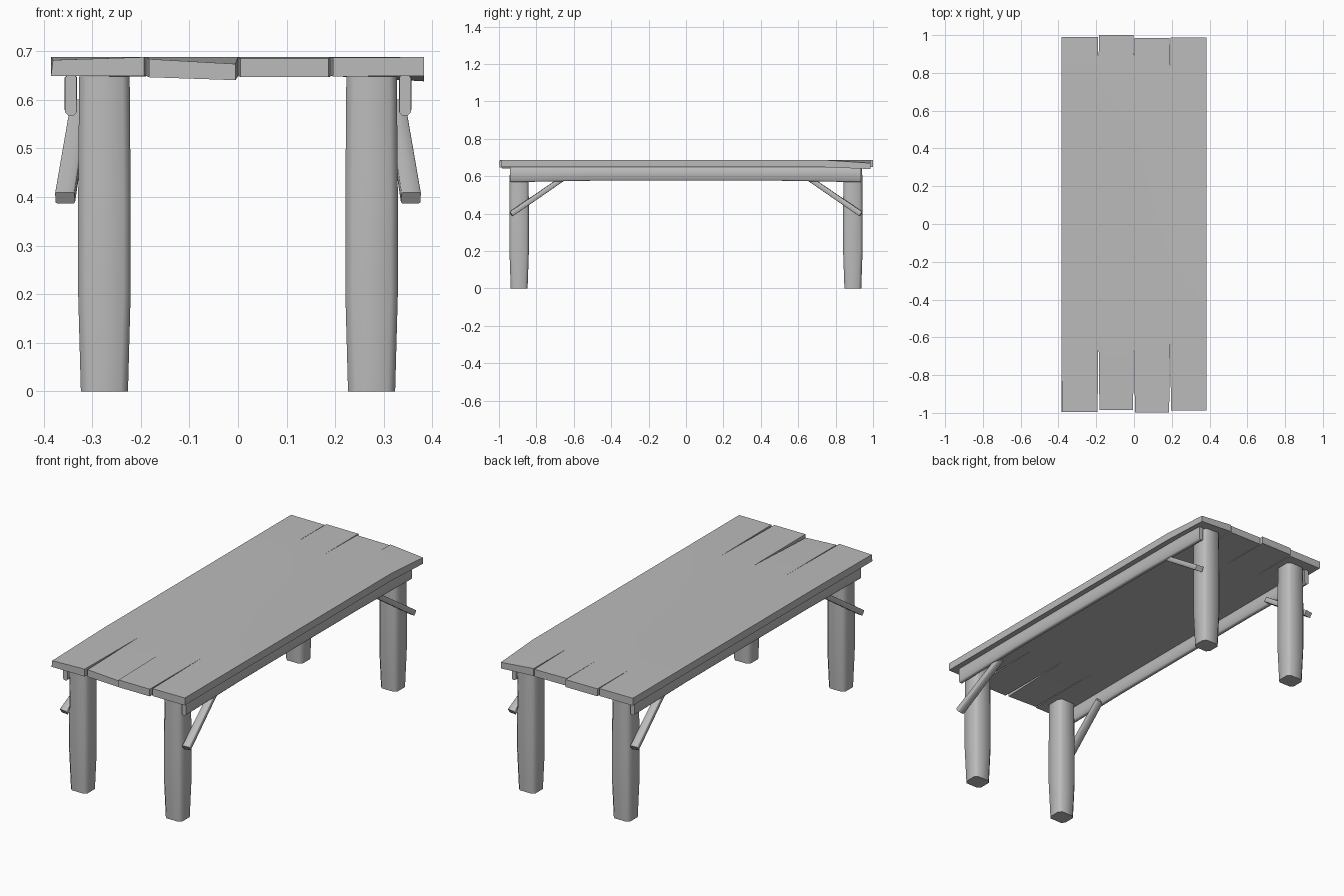
import bpy
import bmesh
import math
from mathutils import Vector

cube = bpy.data.objects.get("Cube")
if cube:
    bpy.data.objects.remove(cube, do_unlink=True)

wood = bpy.data.materials.new("grey_wood")
wood.use_nodes = True
grey = (0.5, 0.5, 0.5, 1)
wood.diffuse_color = grey
wood.node_tree.nodes["Principled BSDF"].inputs["Base Color"].default_value = grey


def finish(name, bm, angle):
    bmesh.ops.recalc_face_normals(bm, faces=bm.faces)
    mesh = bpy.data.meshes.new(name)
    bm.to_mesh(mesh)
    bm.free()
    mesh.materials.append(wood)
    obj = bpy.data.objects.new(name, mesh)
    bpy.context.collection.objects.link(obj)
    bpy.ops.object.select_all(action='DESELECT')
    obj.select_set(True)
    bpy.context.view_layer.objects.active = obj
    bpy.ops.object.shade_smooth_by_angle(angle=math.radians(angle))


def beam(name, stations, side, up, chamfer):
    """Loft a chamfered rectangle through (centre, width, height) stations."""
    bm = bmesh.new()
    rings = []
    for centre, w, h in stations:
        a, b = w / 2, h / 2
        c = chamfer
        outline = [(a, c - b), (a, b - c), (a - c, b), (c - a, b),
                   (-a, b - c), (-a, c - b), (c - a, -b), (a - c, -b)]
        rings.append([bm.verts.new(Vector(centre) + side * u + up * v)
                      for u, v in outline])
    for r, s in zip(rings, rings[1:]):
        for i in range(8):
            j = (i + 1) % 8
            bm.faces.new((r[i], r[j], s[j], s[i]))
    bm.faces.new(rings[0])
    bm.faces.new(rings[-1])
    finish(name, bm, 50)


X, Y, Z = Vector((1, 0, 0)), Vector((0, 1, 0)), Vector((0, 0, 1))

for sx, hand in ((1, "left"), (-1, "right")):
    for sy, end in ((-1, "front"), (1, "back")):
        # Leg: square post, slightly swollen in the middle
        lx, ly = sx * 0.275, sy * 0.892
        beam(f"{end}_{hand}_leg",
             [((lx, ly, 0), 0.097, 0.09),
              ((lx, ly, 0.2), 0.108, 0.104),
              ((lx, ly, 0.4), 0.108, 0.104),
              ((lx, ly, 0.648), 0.104, 0.1)], X, Y, 0.015)
        # Slanted brace crossing the leg and meeting the rail
        low = Vector((sx * 0.356, sy * 0.935, 0.398))
        high = Vector((sx * 0.325, sy * 0.655, 0.59))
        along = (high - low).normalized()
        across = along.cross(Z).normalized()
        beam(f"{end}_{hand}_brace",
             [(low, 0.04, 0.028), (high, 0.036, 0.026)],
             across, across.cross(along), 0.003)
    # Long side rail under the top
    rx = sx * 0.344
    beam(f"{hand}_rail",
         [((rx, -0.94, 0.61), 0.024, 0.084),
          ((rx, -0.5, 0.614), 0.026, 0.076),
          ((rx, 0.5, 0.614), 0.026, 0.076),
          ((rx, 0.935, 0.61), 0.024, 0.084)], X, Z, 0.006)

# Table top: four boards, merged in the middle and split apart at both ends.
edges = [-0.385, -0.188, 0, 0.191, 0.383]
front_y = [-0.995, -0.985, -0.997, -0.988]
back_y = [0.99, 1.0, 0.985, 0.987]
front_drop = [(0, 0), (0.004, 0.014), (0.003, 0.003), (0.001, 0)]
back_drop = [(0, 0.001), (0, 0.001), (0.002, 0.004), (0, 0.018)]
TOP, BOTTOM = 0.688, 0.649

bm = bmesh.new()
for p in range(4):
    x0, x1 = edges[p], edges[p + 1]
    rows = []
    for s, y in enumerate((front_y[p], -0.56, 0.72, back_y[p])):
        dl, dr = {0: front_drop[p], 3: back_drop[p]}.get(s, (0, 0))
        gap = {0: 0.005, 3: 0.002}.get(s, 0)
        a = x0 + (gap if p > 0 else 0)
        b = x1 - (gap if p < 3 else 0)
        fl, fr = dl * 0.6, dr * 0.6
        rows.append([bm.verts.new(v) for v in (
            (a, y, BOTTOM - fl), (b, y, BOTTOM - fr),
            (b, y, TOP - dr), (a, y, TOP - dl))])
    for s in range(3):
        r, n = rows[s], rows[s + 1]
        for i in range(4):
            outer = (i == 1 and p == 3) or (i == 3 and p == 0)
            if i in (0, 2) or outer or s != 1:
                j = (i + 1) % 4
                bm.faces.new((r[i], r[j], n[j], n[i]))
    bm.faces.new(rows[0])
    bm.faces.new(rows[-1])
bmesh.ops.remove_doubles(bm, verts=bm.verts, dist=0.0005)

# Broken front corner: slice a thin wedge off the outer top edge
corner = [v for v in bm.verts if v.co.x < -0.38 and v.co.y < -0.9 and v.co.z > 0.68]
for v in corner:
    v.co += Vector((0.004, 0, -0.006))
finish("table_top", bm, 30)
